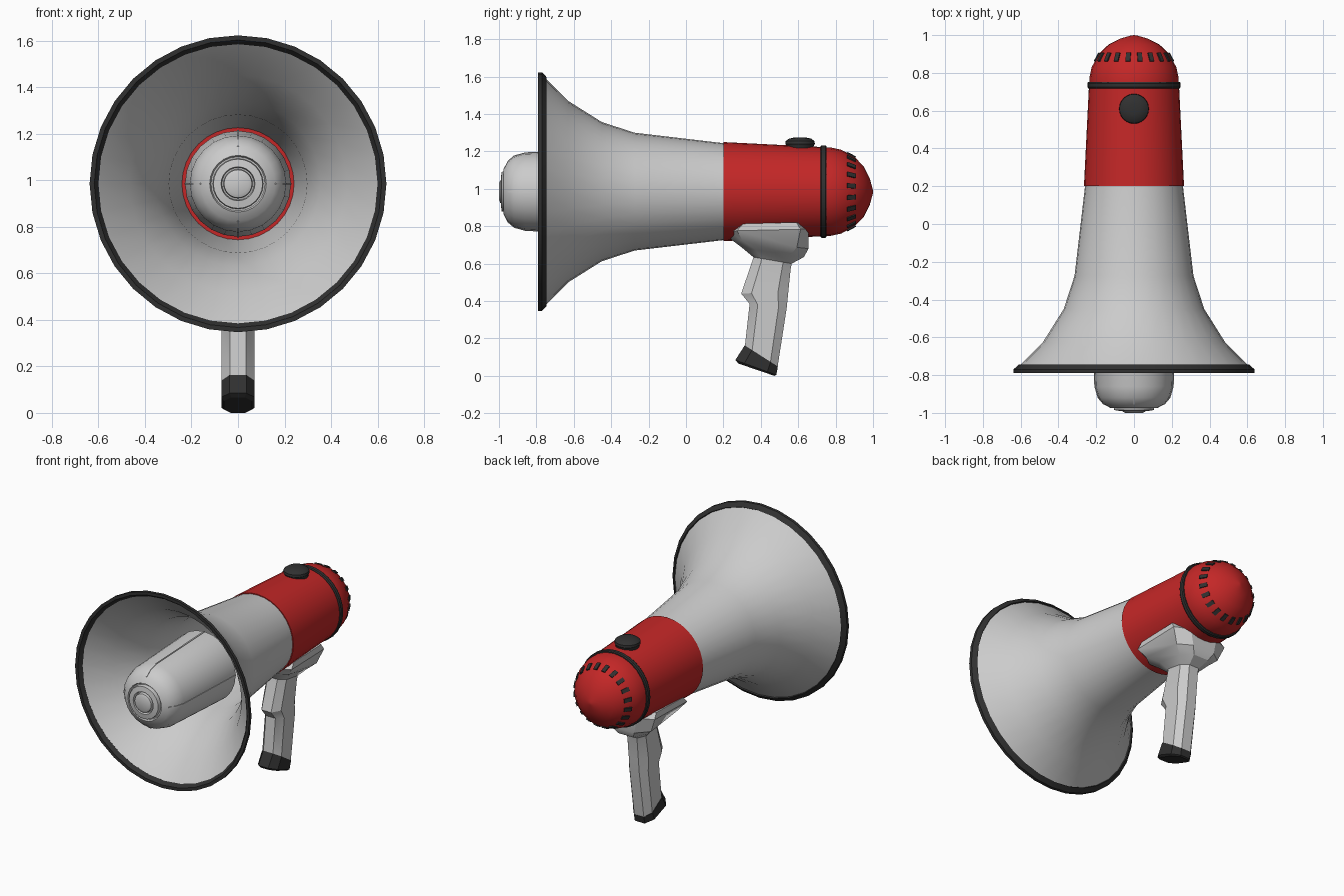
import bpy, bmesh, math
from mathutils import Matrix, Vector

if "Cube" in bpy.data.objects:
    bpy.data.objects.remove(bpy.data.objects["Cube"])

CZ = 0.985  # height of the horn axis


def material(name, color):
    m = bpy.data.materials.new(name)
    m.diffuse_color = color
    m.use_nodes = True
    m.node_tree.nodes["Principled BSDF"].inputs["Base Color"].default_value = m.diffuse_color
    return m


RED = material("red_plastic", (0.55, 0.02, 0.02, 1))
BLACK = material("black_rubber", (0.03, 0.03, 0.03, 1))


def finish(bm, name, mat=None, angle=35):
    bmesh.ops.recalc_face_normals(bm, faces=bm.faces)
    me = bpy.data.meshes.new(name)
    bm.to_mesh(me)
    bm.free()
    ob = bpy.data.objects.new(name, me)
    bpy.context.collection.objects.link(ob)
    if mat:
        me.materials.append(mat)
    bpy.ops.object.select_all(action='DESELECT')
    ob.select_set(True)
    bpy.context.view_layer.objects.active = ob
    bpy.ops.object.shade_smooth_by_angle(angle=math.radians(angle))
    return ob


def loft(rings, name, mat=None, closed=False, angle=35):
    """Bridge equal-length rings; cap the ends, or join last to first."""
    bm = bmesh.new()
    vs = [[bm.verts.new(p) for p in ring] for ring in rings]
    n = len(vs[0])
    pairs = list(zip(vs, vs[1:])) + ([(vs[-1], vs[0])] if closed else [])
    for a, b in pairs:
        for i in range(n):
            j = (i + 1) % n
            bm.faces.new((a[i], a[j], b[j], b[i]))
    if not closed:
        bm.faces.new(vs[0])
        bm.faces.new(vs[-1])
    return finish(bm, name, mat, angle)


def lathe(profile, name, mat=None, n=32, closed=False):
    """Spin (y, radius) points about the horn axis."""
    rings = [[(r * math.sin(2 * math.pi * i / n), y, CZ + r * math.cos(2 * math.pi * i / n))
              for i in range(n)] for y, r in profile]
    return loft(rings, name, mat, closed)


# Flared horn: outer skin, then inner skin back to the mouth
outer = [(-0.77, 0.625), (-0.63, 0.485), (-0.45, 0.372), (-0.275, 0.315), (0.21, 0.258)]
inner = [(y, r - 0.018) for y, r in reversed(outer)]
lathe(outer + inner, "horn", closed=True)

# Rubber rim around the mouth
lathe([(-0.745, 0.612), (-0.77, 0.638), (-0.79, 0.638), (-0.79, 0.618), (-0.765, 0.6)],
      "horn_rim", BLACK, closed=True)

# Centre tube with ring grooves on its nose
tube = [(-0.955, 0.16), (-0.92, 0.19), (-0.86, 0.207), (-0.35, 0.228)]
lathe([(-1.0, 0.045), (-0.993, 0.06), (-0.965, 0.063), (-0.965, 0.069), (-0.99, 0.073),
       (-0.985, 0.106), (-0.96, 0.109), (-0.96, 0.116), (-0.975, 0.122)] + tube,
      "centre_tube", n=24)

# Four raised seams along the tube
for k in range(4):
    rot = Matrix.Translation((0, 0, CZ)) @ Matrix.Rotation(k * math.pi / 2, 4, 'Y')
    loft([[rot @ Vector((x, y, r + d)) for x, d in
           ((-0.004, -0.01), (0.004, -0.01), (0.004, 0.003), (-0.004, 0.003))]
          for y, r in tube], f"tube_seam_{k + 1}")

# Red body, rear dome and the band between them
lathe([(0.2, 0.2), (0.2, 0.265), (0.74, 0.238)], "body", RED)
lathe([(0.735, 0.236), (0.775, 0.236), (0.83, 0.224), (0.9, 0.187), (0.95, 0.135),
       (0.982, 0.072), (0.998, 0.015), (1.0, 0.001)], "rear_dome", RED, n=24)
lathe([(0.718, 0.225), (0.718, 0.242), (0.725, 0.247), (0.745, 0.247), (0.752, 0.242),
       (0.752, 0.225)], "band", BLACK, closed=True)

# Vent slots around the dome
bm = bmesh.new()
for i in range(20):
    m = (Matrix.Translation((0, 0, CZ))
         @ Matrix.Rotation((i + 0.5) * math.tau / 20, 4, 'Y')
         @ Matrix.Translation((0, 0.882, 0.194))
         @ Matrix.Rotation(math.radians(-29), 4, 'X')
         @ Matrix.Diagonal((0.025, 0.05, 0.016, 1)))
    bmesh.ops.create_cube(bm, size=1, matrix=m)
finish(bm, "dome_vents", BLACK)

# Button on top of the body
loft([[(r * math.cos(i * math.tau / 24), 0.61 + r * math.sin(i * math.tau / 24), z)
       for i in range(24)]
      for r, z in ((0.07, 1.2), (0.073, 1.23), (0.079, 1.24), (0.077, 1.255),
                   (0.06, 1.268), (0.03, 1.275))], "button", BLACK)


def section(f, b, w, c=0.22):
    """Eight-sided section from front point f to back point b, half width w."""
    f, b = Vector((0, *f)), Vector((0, *b))
    return [f.lerp(b, t) + Vector((x * w, 0, 0)) for x, t in
            ((-0.5, 0), (0.5, 0), (1, c), (1, 1 - c), (0.5, 1), (-0.5, 1), (-1, 1 - c), (-1, c))]


# Pistol grip flaring into a saddle under the body
loft([section((0.27, 0.812), (0.625, 0.822), 0.195, 0.1),
      section((0.23, 0.775), (0.655, 0.785), 0.2, 0.1),
      section((0.24, 0.73), (0.655, 0.68), 0.16, 0.15),
      section((0.30, 0.685), (0.63, 0.635), 0.11),
      section((0.36, 0.635), (0.565, 0.6), 0.072),
      section((0.355, 0.615), (0.56, 0.575), 0.07),
      section((0.295, 0.44), (0.547, 0.45), 0.07),
      section((0.34, 0.385), (0.538, 0.36), 0.07),
      section((0.315, 0.16), (0.49, 0.05), 0.07)], "handle", angle=30)

# Rubber foot of the grip
loft([section((0.314, 0.163), (0.491, 0.05), 0.072),
      section((0.264, 0.085), (0.483, 0.005), 0.072),
      section((0.28, 0.066), (0.473, 0.0), 0.06)], "handle_foot", BLACK, angle=20)
